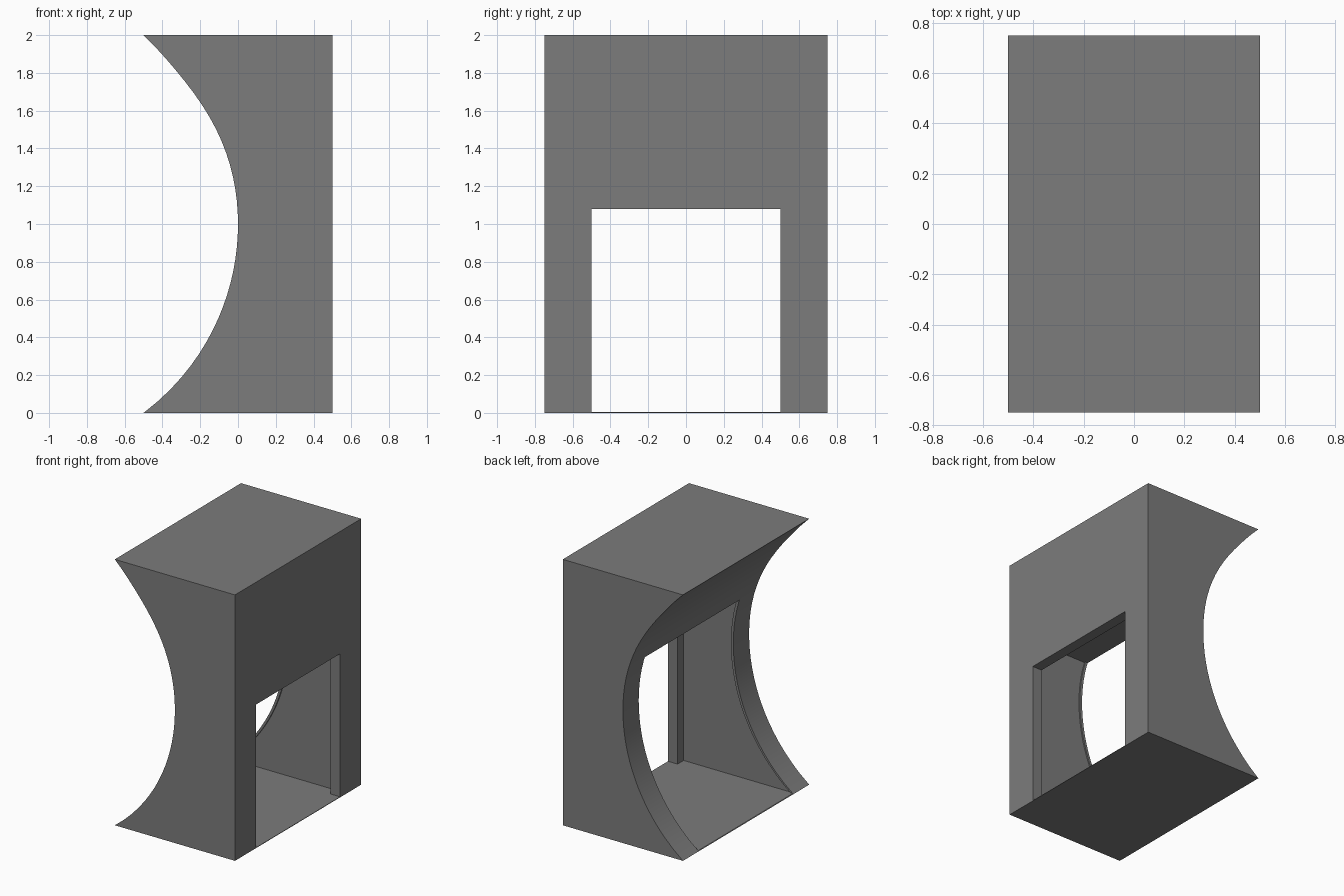
import bpy, bmesh, math

cube = bpy.data.objects.get("Cube")
if cube:
    bpy.data.objects.remove(cube, do_unlink=True)

GREY = (0.2, 0.2, 0.2, 1.0)
grey = bpy.data.materials.new("mid grey")
grey.use_nodes = True
grey.diffuse_color = GREY
grey.node_tree.nodes["Principled BSDF"].inputs["Base Color"].default_value = GREY

FLOOR = 0.004      # thickness of the floor sheet
CEILING = 1.34     # height of the room inside
INNER_X = 0.42     # inner face of the doorway wall


def scoop_x(z):
    """Hollow curve of the open side, slightly flatter near the top."""
    t = z - 1
    flat = 0.028 * math.sin(math.pi * max(t, 0) ** 3)
    return -1.25 + math.sqrt(1.25 ** 2 - t * t) - flat


def extrude(name, profile, half_width):
    """Solid made from an x-z profile, extruded along y about the centre."""
    bm = bmesh.new()
    face = bm.faces.new([bm.verts.new((x, -half_width, z)) for x, z in profile])
    out = bmesh.ops.extrude_face_region(bm, geom=[face])
    verts = [g for g in out["geom"] if isinstance(g, bmesh.types.BMVert)]
    bmesh.ops.translate(bm, verts=verts, vec=(0, 2 * half_width, 0))
    bmesh.ops.recalc_face_normals(bm, faces=bm.faces[:])
    mesh = bpy.data.meshes.new(name)
    bm.to_mesh(mesh)
    bm.free()
    mesh.materials.append(grey)
    obj = bpy.data.objects.new(name, mesh)
    bpy.context.collection.objects.link(obj)
    return obj


def curved_block(name, low, high, right, shift, half_width, steps):
    """Block whose -x side follows the scoop."""
    zs = [low + (high - low) * i / steps for i in range(steps + 1)]
    profile = [(scoop_x(z) + shift, z) for z in zs]
    return extrude(name, profile + [(right, high), (right, low)], half_width)


def rectangle(left, right, low, high):
    return [(left, low), (right, low), (right, high), (left, high)]


# Main block with the scooped side
body = curved_block("archway_block", 0, 2, 0.5, 0, 0.75, 32)

# Room, its recess behind the thin rim, and the doorway
cutters = [
    extrude("room_cutter", rectangle(-1, INNER_X, FLOOR, CEILING), 0.562),
    curved_block("recess_cutter", FLOOR, CEILING, INNER_X, 0.02, 0.572, 24),
    extrude("doorway_cutter", rectangle(0, 0.7, FLOOR, 1.08), 0.5),
]
bpy.context.view_layer.objects.active = body
body.select_set(True)
for cutter in cutters:
    cut = body.modifiers.new(cutter.name, "BOOLEAN")
    cut.operation = "DIFFERENCE"
    cut.solver = "EXACT"
    cut.object = cutter
    bpy.ops.object.modifier_apply(modifier=cut.name)
    bpy.data.objects.remove(cutter, do_unlink=True)

bpy.ops.object.shade_smooth_by_angle(angle=math.radians(25))
